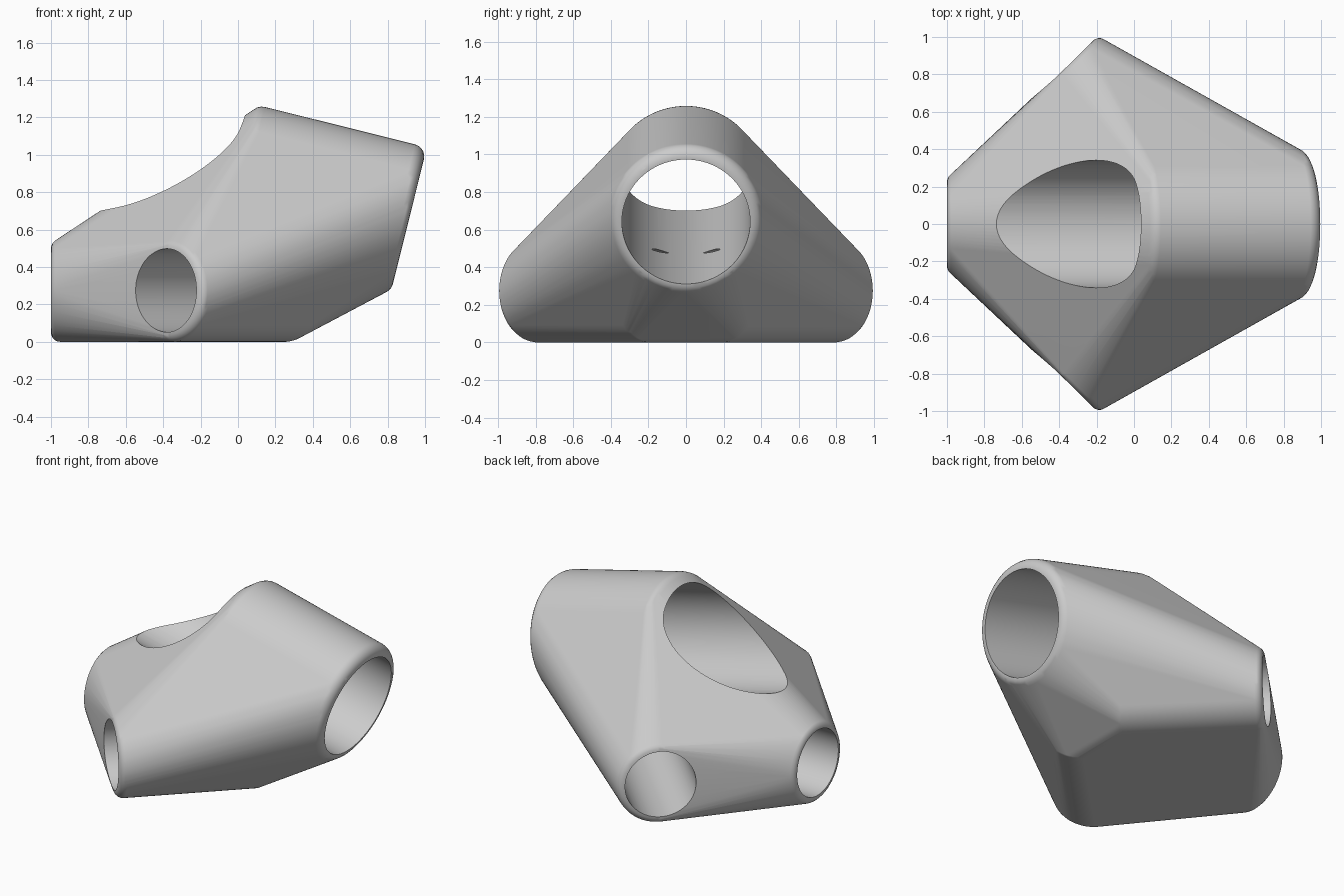
import bpy
import bmesh
import math
from mathutils import Vector

if "Cube" in bpy.data.objects:
    bpy.data.objects.remove(bpy.data.objects["Cube"], do_unlink=True)

SEGMENTS = 96
ROUND_STEPS = 20

# One plain grey material
grey = bpy.data.materials.new("plain_grey")
grey.use_nodes = True
colour = (0.6, 0.6, 0.6, 1)
grey.diffuse_color = colour
grey.node_tree.nodes["Principled BSDF"].inputs["Base Color"].default_value = colour


def outward(degrees):
    return Vector((math.cos(math.radians(degrees)), math.sin(math.radians(degrees)), 0))


# Sockets: mouth centre, outward direction, bore radius, wall, depth
tilt = math.radians(14)
main_socket = (Vector((0.911, 0, 0.642)), Vector((math.cos(tilt), 0, -math.sin(tilt))), 0.343, 0.067, 0.96)
leg_sockets = [(Vector((-1, 0, 0.275)), outward(180), 0.225, 0.05, 0.94)]
for side in (-1, 1):
    leg_sockets.append((Vector((-0.38, side * 0.82, 0.275)), outward(side * 135), 0.225, 0.05, 0.94))


def finish(bm, name):
    mesh = bpy.data.meshes.new(name)
    bm.to_mesh(mesh)
    bm.free()
    obj = bpy.data.objects.new(name, mesh)
    bpy.context.collection.objects.link(obj)
    mesh.materials.append(grey)
    return obj


def add_rounded_ring(bm, centre, axis, radius, wall):
    """Outer points of a ring with a round cross-section."""
    rot = axis.to_track_quat('Z', 'Y')
    for i in range(SEGMENTS):
        a = math.tau * i / SEGMENTS
        for j in range(ROUND_STEPS // 2 + 1):
            b = math.tau * j / ROUND_STEPS - math.pi / 2
            r = radius + wall * math.cos(b)
            p = Vector((r * math.cos(a), r * math.sin(a), wall * math.sin(b)))
            bm.verts.new(centre + rot @ p)


def bore(name, mouth, axis, radius, inner, outer=0.3):
    """Cylinder cutter from 'inner' inside the mouth to 'outer' beyond it."""
    bm = bmesh.new()
    bmesh.ops.create_cone(bm, cap_ends=True, segments=SEGMENTS, radius1=radius,
                          radius2=radius, depth=inner + outer)
    obj = finish(bm, name)
    obj.rotation_mode = 'QUATERNION'
    obj.rotation_quaternion = axis.to_track_quat('Z', 'Y')
    obj.location = mouth + axis * (outer - inner) / 2
    obj.hide_render = True
    return obj


# Body: a skin stretched around both rounded ends of every socket
bm = bmesh.new()
for mouth, axis, radius, wall, depth in [main_socket] + leg_sockets:
    for offset in (wall, depth - wall):
        add_rounded_ring(bm, mouth - axis * offset, axis, radius, wall)
hull = bmesh.ops.convex_hull(bm, input=bm.verts[:])
spare = {v for v in hull["geom_interior"] + hull["geom_unused"] if isinstance(v, bmesh.types.BMVert)}
bmesh.ops.delete(bm, geom=list(spare), context='VERTS')
bmesh.ops.dissolve_limit(bm, angle_limit=math.radians(0.1), verts=bm.verts[:], edges=bm.edges[:])
bmesh.ops.recalc_face_normals(bm, faces=bm.faces[:])
body = finish(bm, "tube_connector_body")

# Bores: the main one runs right through, the leg bores are blind
mouth, axis, radius, wall, depth = main_socket
cutters = [bore("main_bore_cutter", mouth, axis, radius - 0.002, 2.5)]
for mouth, axis, radius, wall, depth in leg_sockets:
    cutters.append(bore("leg_bore_cutter", mouth, axis, radius - 0.002, depth))

bpy.ops.object.select_all(action='DESELECT')
body.select_set(True)
bpy.context.view_layer.objects.active = body
for cutter in cutters:
    mod = body.modifiers.new("drill", 'BOOLEAN')
    mod.operation = 'DIFFERENCE'
    mod.solver = 'EXACT'
    mod.object = cutter
    bpy.ops.object.modifier_apply(modifier=mod.name)
    bpy.data.objects.remove(cutter, do_unlink=True)

# Smooth rounded walls with crisp bore edges
bpy.ops.object.shade_smooth_by_angle(angle=math.radians(35))
weighted = body.modifiers.new("even_shading", 'WEIGHTED_NORMAL')
weighted.keep_sharp = True
